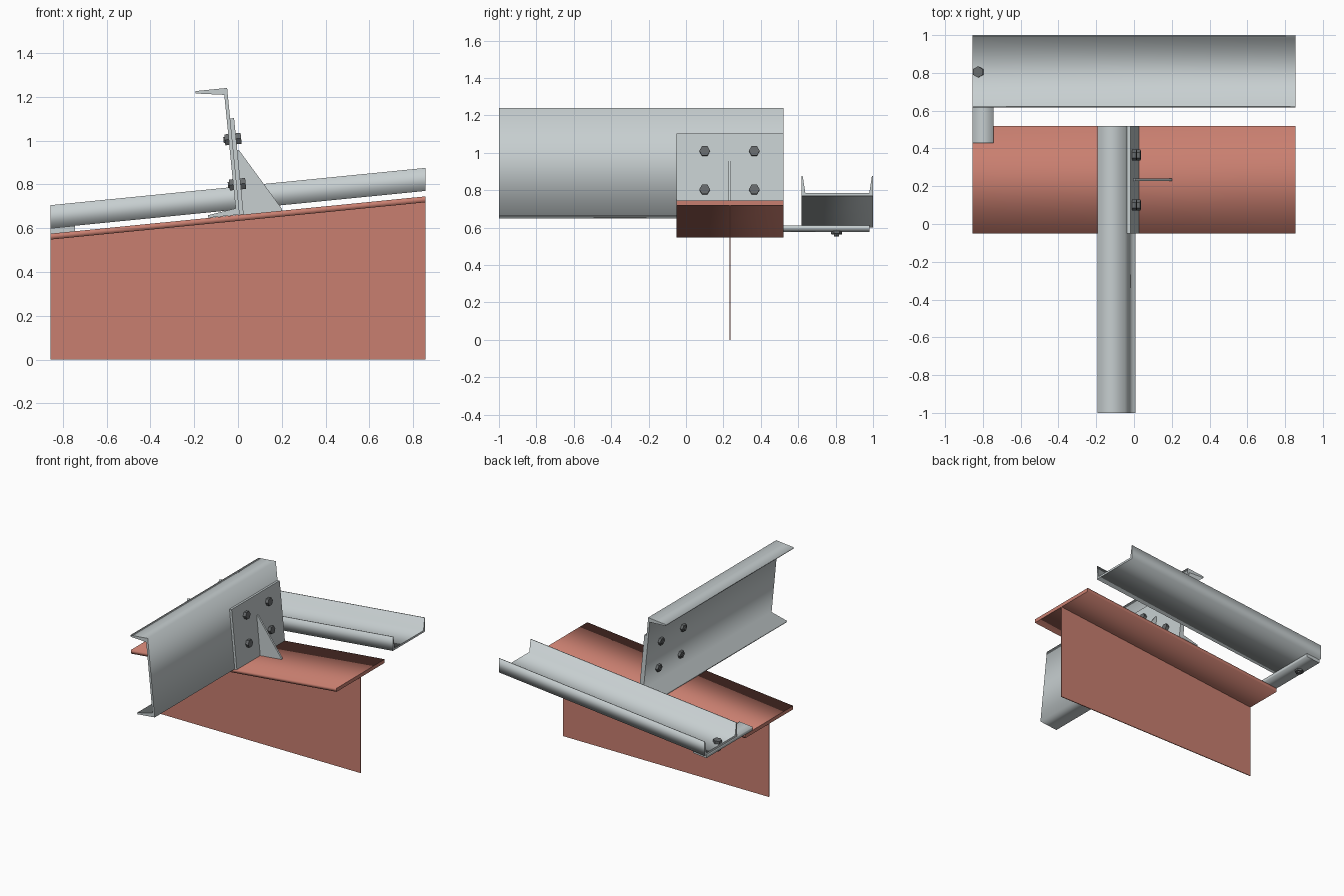
import bpy
import bmesh
from math import sin, cos, atan, pi

if "Cube" in bpy.data.objects:
    bpy.data.objects.remove(bpy.data.objects["Cube"])

SLOPE = 0.0994              # roof pitch
ROOF = 0.66                 # rafter top at x = 0
HALF = 0.855                # half length of the rafter
MID = 0.235                 # centre line of the rafter
ANGLE = atan(SLOPE)
S, C = sin(ANGLE), cos(ANGLE)


def material(name, colour):
    m = bpy.data.materials.new(name)
    m.use_nodes = True
    m.diffuse_color = (*colour, 1)
    m.node_tree.nodes["Principled BSDF"].inputs["Base Color"].default_value = (*colour, 1)
    return m


red = material("primer red", (0.58, 0.21, 0.16))
steel = material("galvanised grey", (0.57, 0.62, 0.63))
dark = material("bolt grey", (0.14, 0.15, 0.155))


# Placement rules: map profile (a, b) and extrusion distance t into space
def along_rafter(a, b, t):
    return (t, a, ROOF + b + SLOPE * t)


def across_rafter(a, b, t):
    return (a, t, ROOF + b + SLOPE * a)


def along_purlin(a, b, t):
    return (0.008 + a * C - b * S, t, ROOF + a * S + b * C)


def through_purlin(a, b, t):
    return along_purlin(t, b, a)


def through_strap(a, b, t):
    return (a - S * t, b, ROOF + t + SLOPE * a)


def prism(name, profile, start, end, place, mat, smooth=False):
    bm = bmesh.new()
    rings = [[bm.verts.new(place(a, b, t)) for a, b in profile] for t in (start, end)]
    n = len(profile)
    for i in range(n):
        j = (i + 1) % n
        side = bm.faces.new((rings[0][i], rings[0][j], rings[1][j], rings[1][i]))
        side.smooth = smooth
    for ring in rings:
        bm.faces.new(ring)
    bmesh.ops.recalc_face_normals(bm, faces=bm.faces[:])
    mesh = bpy.data.meshes.new(name)
    bm.to_mesh(mesh)
    bm.free()
    mesh.materials.append(mat)
    obj = bpy.data.objects.new(name, mesh)
    bpy.context.collection.objects.link(obj)
    return obj


def box(a0, a1, b0, b1):
    return [(a0, b0), (a1, b0), (a1, b1), (a0, b1)]


def hexagon(a, b, r, turn=0):
    return [(a + r * cos(turn + i * pi / 3), b + r * sin(turn + i * pi / 3)) for i in range(6)]


# Rafter: sloped flange over a thin web with a level foot
prism("rafter_flange", box(-0.05, 0.52, -0.027, 0), -HALF, HALF, along_rafter, red, True)
top = ROOF - 0.027
prism("rafter_web",
      [(-HALF, 0), (HALF, 0), (HALF, top + SLOPE * HALF), (-HALF, top - SLOPE * HALF)],
      MID - 0.003, MID + 0.003, lambda a, b, t: (a, t, b), red)

# Eave channel with tapered flanges
prism("eave_channel",
      [(0.618, 0.025), (1.0, 0.025), (1.0, 0.13), (0.994, 0.13),
       (0.98, 0.04), (0.638, 0.04), (0.624, 0.13), (0.618, 0.13)],
      -HALF, HALF, along_rafter, steel, True)

# Strap joining the eave channel to the rafter
prism("eave_strap", box(-HALF, -0.745, 0, 0.025), 0.43, 0.98, across_rafter, steel, True)
prism("eave_bolt_head", hexagon(-0.82, 0.805, 0.03, pi / 6), 0.04, 0.062, through_strap, dark)
prism("eave_bolt_nut", hexagon(-0.82, 0.805, 0.03, pi / 6), -0.014, 0, through_strap, dark)
prism("eave_bolt_end", hexagon(-0.82, 0.805, 0.016), -0.025, 0.04, through_strap, dark)

# Purlin channel standing square to the roof slope
prism("purlin",
      [(0, 0.002), (0, 0.583), (-0.145, 0.583), (-0.145, 0.572), (-0.016, 0.553),
       (-0.016, 0.032), (-0.145, 0.013), (-0.145, 0.002)],
      -1.0, 0.52, along_purlin, steel, True)

# Cleat plate and its stiffener
prism("cleat_plate", box(0, 0.018, 0, 0.443), -0.05, 0.52, along_purlin, steel)
prism("cleat_stiffener", [(0.018, 0), (0.195, 0), (0.195, 0.008), (0.026, 0.295), (0.018, 0.295)],
      MID - 0.008, MID + 0.006, along_purlin, steel)

# Four bolts through the cleat and purlin web
for y in (0.10, 0.365):
    for v in (0.141, 0.348):
        tag = f"{'front' if y < MID else 'back'}_{'lower' if v < 0.2 else 'upper'}"
        prism(f"bolt_head_{tag}", hexagon(y, v, 0.029), 0.018, 0.041, through_purlin, dark)
        prism(f"bolt_nut_{tag}", hexagon(y, v, 0.029), -0.034, -0.016, through_purlin, dark)
        prism(f"bolt_end_{tag}", hexagon(y, v, 0.016), -0.04, 0.02, through_purlin, dark)
